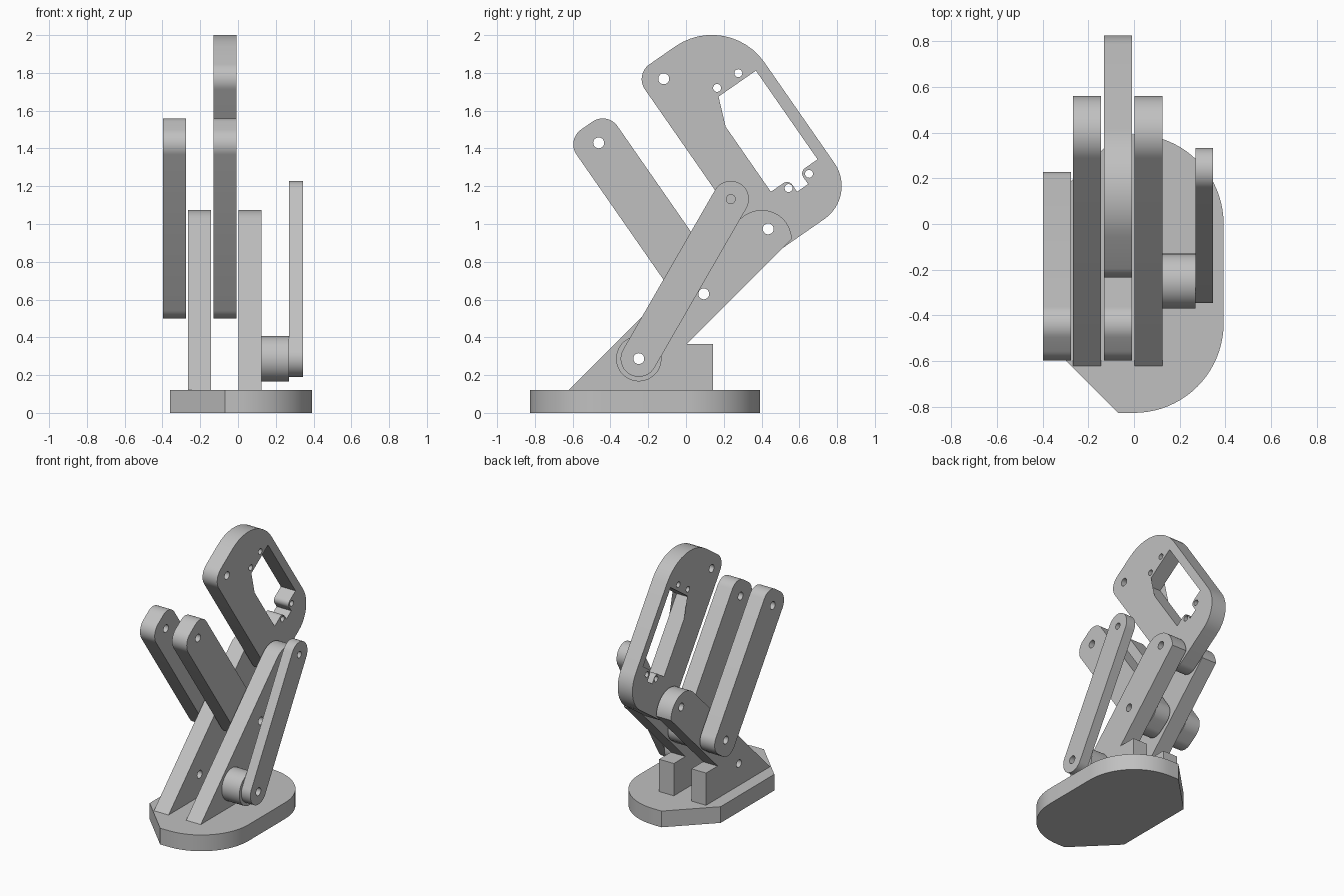
import bpy, bmesh, math
from mathutils import Vector, Matrix

cube = bpy.data.objects.get("Cube")
if cube:
    bpy.data.objects.remove(cube, do_unlink=True)

grey = bpy.data.materials.new("light_grey")
grey.use_nodes = True
colour = (0.53, 0.53, 0.53, 1)
grey.diffuse_color = colour
grey.node_tree.nodes["Principled BSDF"].inputs["Base Color"].default_value = colour

# Local profile (a, b, depth) stands upright as (y, z, x)
UPRIGHT = Matrix(((0, 0, 1, 0), (1, 0, 0, 0), (0, 1, 0, 0), (0, 0, 0, 1)))
FLAT = Matrix.Identity(4)
THICK = 0.122
PIN = 0.029


def arc(cx, cy, r, start, end, steps=20):
    angles = [math.radians(start + (end - start) * i / steps) for i in range(steps + 1)]
    return [Vector((cx + r * math.cos(t), cy + r * math.sin(t))) for t in angles]


def hole(p, r=PIN):
    return arc(p[0], p[1], r, 0, 345, 23)


def rounded(corners, steps=12):
    """Polygon of (x, y, fillet radius) corners."""
    out = []
    for i, (x, y, r) in enumerate(corners):
        p = Vector((x, y))
        if not r:
            out.append(p)
            continue
        d1 = (Vector(corners[i - 1][:2]) - p).normalized()
        d2 = (Vector(corners[(i + 1) % len(corners)][:2]) - p).normalized()
        half = d1.angle(d2) / 2
        centre = p + (d1 + d2).normalized() * r / math.sin(half)
        a = p + d1 * r / math.tan(half) - centre
        b = p + d2 * r / math.tan(half) - centre
        sweep = a.angle_signed(b)
        for k in range(steps + 1):
            out.append(centre + Matrix.Rotation(-sweep * k / steps, 2) @ a)
    return out


def plate(name, loops, low, high, matrix=UPRIGHT):
    """Extrude an outline with holes between two depths."""
    curve = bpy.data.curves.new(name + "_profile", 'CURVE')
    curve.dimensions = '2D'
    curve.fill_mode = 'BOTH'
    curve.extrude = (high - low) / 2
    for loop in loops:
        spline = curve.splines.new('POLY')
        spline.points.add(len(loop) - 1)
        for point, p in zip(spline.points, loop):
            point.co = (p[0], p[1], 0, 1)
        spline.use_cyclic_u = True
    helper = bpy.data.objects.new(name + "_helper", curve)
    bpy.context.collection.objects.link(helper)
    deps = bpy.context.evaluated_depsgraph_get()
    mesh = bpy.data.meshes.new_from_object(helper.evaluated_get(deps))
    bpy.data.objects.remove(helper, do_unlink=True)
    mesh.transform(matrix @ Matrix.Translation((0, 0, (low + high) / 2)))
    bm = bmesh.new()
    bm.from_mesh(mesh)
    bmesh.ops.remove_doubles(bm, verts=bm.verts, dist=0.0002)
    bmesh.ops.recalc_face_normals(bm, faces=bm.faces)
    bm.to_mesh(mesh)
    bm.free()
    mesh.materials.clear()
    mesh.materials.append(grey)
    obj = bpy.data.objects.new(name, mesh)
    bpy.context.collection.objects.link(obj)
    bpy.ops.object.select_all(action='DESELECT')
    obj.select_set(True)
    bpy.context.view_layer.objects.active = obj
    bpy.ops.object.shade_smooth_by_angle(angle=math.radians(30))
    return obj


# Shared pivots (y, z)
crank_pivot = Vector((-0.25, 0.287))
lever_pivot = Vector((0.094, 0.63))
head_pivot = Vector((0.435, 0.974))
link_pivot = Vector((0.237, 1.132))

# Tilted frame shared by levers and head: v across, u along
ACROSS = Vector((0.821, 0.571))
ALONG = Vector((-0.571, 0.821))


def tilt(origin, points):
    return [origin + ACROSS * p[0] + ALONG * p[1] for p in points]


# Base: round on one side, chamfered on the other
R = 0.392
outline = arc(0, -0.434, R, -90, 0) + arc(0, 0, R, 0, 90)
outline += [(-0.07, R), (-0.36, 0.102), (-0.36, -0.536), (-0.07, -0.826)]
plate("base", [outline], 0, THICK, FLAT)

# Two slanted support arms with square heels
arm = [(-0.62, 0.1), (-0.62, THICK)] + arc(0.401, 0.915, 0.159, 135, 2)
arm += [(0.004, 0.365), (0.142, 0.365), (0.142, 0.1)]
pins = [hole(p) for p in (crank_pivot, lever_pivot, head_pivot)]
for name, x in (("support_arm_right", -0.266), ("support_arm_left", 0.002)):
    plate(name, [arm] + pins, x, x + THICK)

# Two parallel levers
F = 0.095
bar = rounded([(-0.132, -0.111, F), (0.132, -0.111, F), (0.132, 1.085, F), (-0.132, 1.085, F)])
bar = tilt(lever_pivot, bar)
lever_end = tilt(lever_pivot, [(0, 0.974)])[0]
for name, x in (("lever_outer", -0.398), ("lever_inner", -0.131)):
    plate(name, [bar, hole(lever_pivot), hole(lever_end)], x, x + THICK)

# Head plate with motor window and screw holes
head = rounded([(-0.114, -0.127, F), (0.487, -0.127, 0.212), (0.487, 1.074, 0.339), (-0.114, 1.074, F)])
window = rounded([(0.124, 0.153, 0), (0.238, 0.153, 0.035), (0.238, 0.074, 0), (0.309, 0.074, 0),
                  (0.309, 0.153, 0.035), (0.425, 0.153, 0), (0.425, 0.725, 0), (0.124, 0.725, 0)])
screws = [(0.204, 0.767), (0.341, 0.767), (0.212, 0.116), (0.344, 0.116)]
loops = [head, window, hole((0, 0)), hole((0, 0.968))] + [hole(s, 0.021) for s in screws]
plate("head_plate", [tilt(head_pivot, loop) for loop in loops], -0.131, -0.131 + THICK)

# Spacer drum and thin drive link
plate("spacer_drum", [arc(*crank_pivot, 0.12, 0, 354, 59), hole(crank_pivot)], 0.124, 0.27)
d = link_pivot - crank_pivot
a = math.degrees(math.atan2(d.y, d.x))
link = arc(*crank_pivot, 0.096, a + 90, a + 270) + arc(*link_pivot, 0.096, a - 90, a + 90)
plate("drive_link", [link, hole(crank_pivot), hole(link_pivot, 0.024)], 0.27, 0.345)
